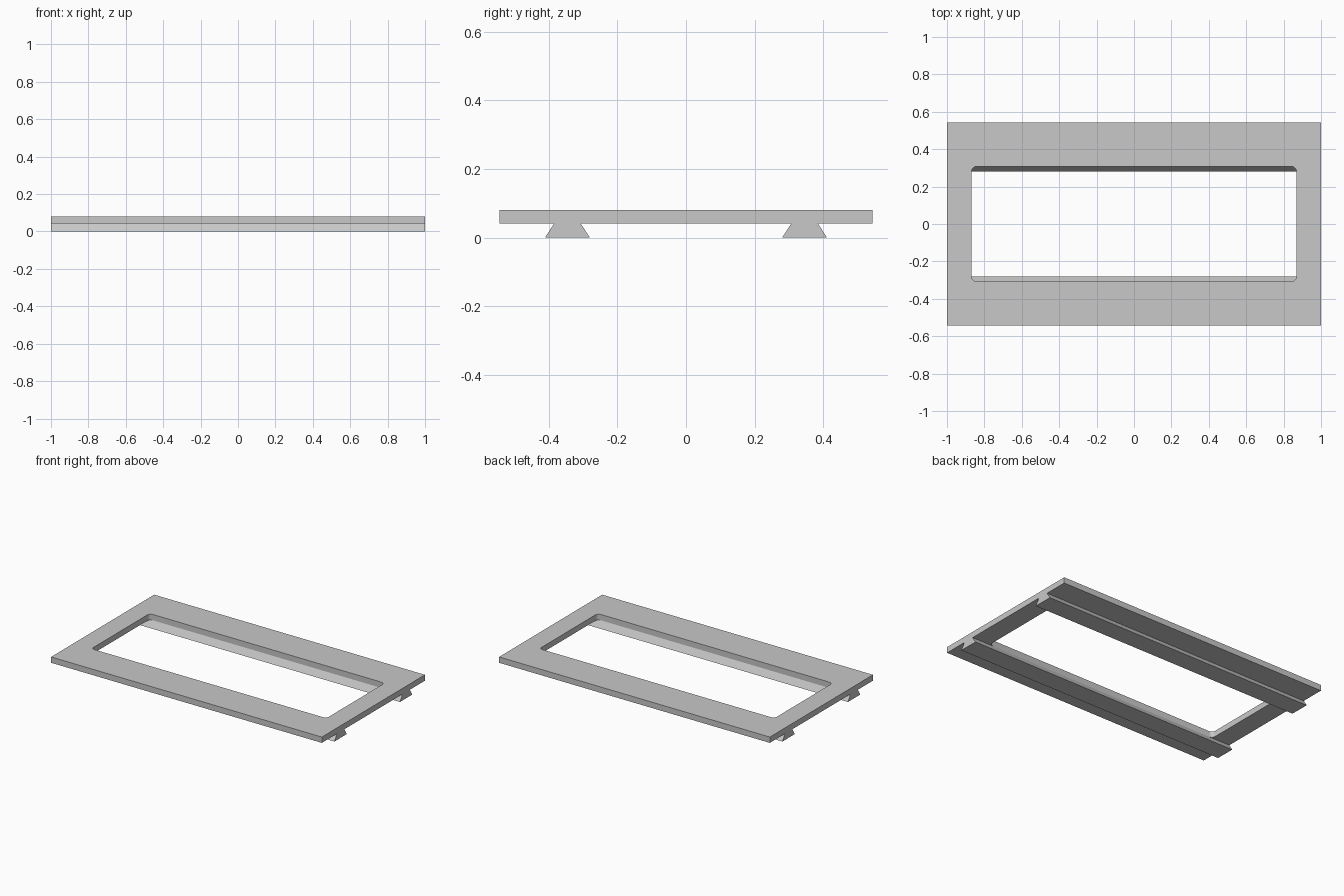
import bpy
import bmesh
from math import cos, sin, pi

if "Cube" in bpy.data.objects:
    bpy.data.objects.remove(bpy.data.objects["Cube"], do_unlink=True)

HALF_X, HALF_Y = 1.0, 0.544        # plate outline
HOLE_X, HOLE_Y = 0.868, 0.307      # window opening
RADIUS = 0.025                     # window corner radius
PLATE_Z, TOP_Z = 0.042, 0.081

grey = bpy.data.materials.new("light grey")
grey.use_nodes = True
colour = (0.58, 0.58, 0.58, 1)
grey.diffuse_color = colour
grey.node_tree.nodes["Principled BSDF"].inputs["Base Color"].default_value = colour


def finish(bm, name):
    bmesh.ops.recalc_face_normals(bm, faces=bm.faces)
    mesh = bpy.data.meshes.new(name)
    bm.to_mesh(mesh)
    bm.free()
    obj = bpy.data.objects.new(name, mesh)
    bpy.context.collection.objects.link(obj)
    mesh.materials.append(grey)
    return obj


def add_loop(bm, points):
    verts = [bm.verts.new(p) for p in points]
    return [bm.edges.new((v, verts[i - 1])) for i, v in enumerate(verts)]


def rounded_rectangle(hx, hy, r, z, steps=6):
    corners = [(1, 1), (-1, 1), (-1, -1), (1, -1)]
    points = []
    for q, (sx, sy) in enumerate(corners):
        for i in range(steps + 1):
            a = (q + i / steps) * pi / 2
            points.append((sx * (hx - r) + r * cos(a), sy * (hy - r) + r * sin(a), z))
    return points


# Flat frame plate with a rounded window
bm = bmesh.new()
outer = [(sx * HALF_X, sy * HALF_Y, PLATE_Z)
         for sx, sy in ((1, 1), (-1, 1), (-1, -1), (1, -1))]
edges = add_loop(bm, outer)
edges += add_loop(bm, rounded_rectangle(HOLE_X, HOLE_Y, RADIUS, PLATE_Z))
bmesh.ops.triangle_fill(bm, edges=edges, use_beauty=True, normal=(0, 0, 1))
result = bmesh.ops.extrude_face_region(bm, geom=bm.faces[:], use_keep_orig=True)
top = [v for v in result["geom"] if isinstance(v, bmesh.types.BMVert)]
bmesh.ops.translate(bm, verts=top, vec=(0, 0, TOP_Z - PLATE_Z))
plate = finish(bm, "frame_plate")
bpy.ops.object.select_all(action="DESELECT")
plate.select_set(True)
bpy.context.view_layer.objects.active = plate
bpy.ops.object.shade_smooth_by_angle(angle=pi / 6)

# Dovetail rails running the full length underneath, open where they meet the plate
PROFILE = [(0.307, PLATE_Z), (0.28, 0), (0.411, 0), (0.384, PLATE_Z)]
for side, name in ((-1, "front_rail"), (1, "back_rail")):
    bm = bmesh.new()
    ends = [[bm.verts.new((x, side * y, z)) for y, z in PROFILE]
            for x in (-HALF_X, HALF_X)]
    for end in ends:
        bm.faces.new(end)
    for i in range(len(PROFILE) - 1):
        bm.faces.new((ends[0][i], ends[0][i + 1], ends[1][i + 1], ends[1][i]))
    finish(bm, name)
